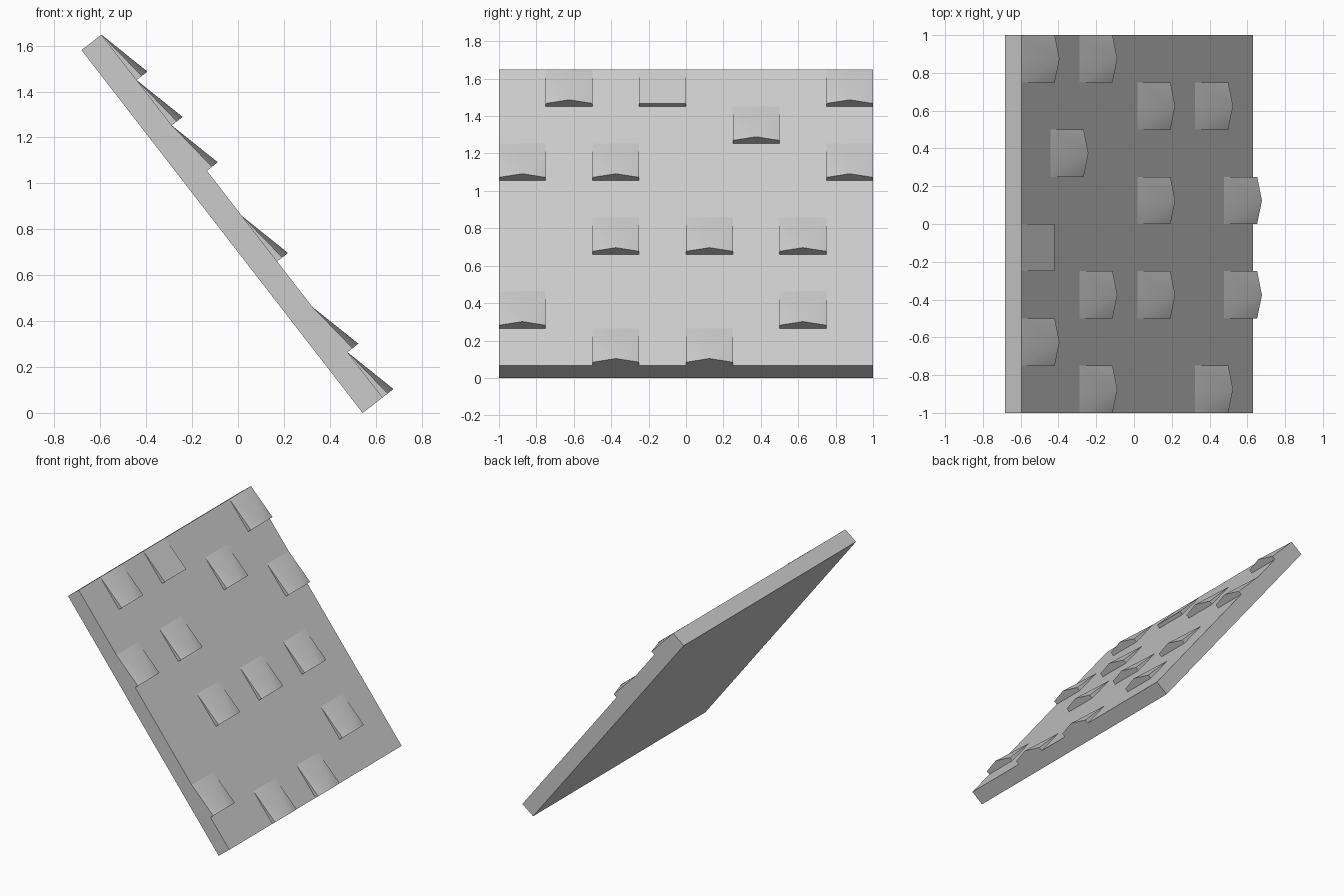
import bpy
from mathutils import Vector

if "Cube" in bpy.data.objects:
    bpy.data.objects.remove(bpy.data.objects["Cube"])

# Slope frame: u runs down the slope, y across, w out of the upper face
TOP = Vector((-0.595, 0, 1.648))
DOWN = Vector((0.6125, 0, -0.7905)).normalized()
OUT = Vector((-DOWN.z, 0, DOWN.x))
THICK, CELL = 0.11, 0.25
EDGE_H, RIDGE_H = 0.028, 0.06


def place(u, y, w):
    return TOP + DOWN * u + Vector((0, y, 0)) + OUT * w


def make(name, points, faces):
    mesh = bpy.data.meshes.new(name)
    mesh.from_pydata([place(*p) for p in points], [], faces)
    obj = bpy.data.objects.new(name, mesh)
    bpy.context.collection.objects.link(obj)
    return obj


# Sloping slab
make("roof_slab",
     [(u, y, w) for w in (-THICK, 0) for u, y in ((0, -1), (2, -1), (2, 1), (0, 1))],
     [(3, 2, 1, 0), (4, 5, 6, 7), (0, 1, 5, 4), (1, 2, 6, 5), (2, 3, 7, 6), (3, 0, 4, 7)])


# Lifted wedge shingle: flush at its upper edge, ridged at its lower edge
def shingle(row, col, ridge):
    u0, u1 = row * CELL, (row + 1) * CELL
    y0 = -1 + col * CELL
    ym, y1 = y0 + CELL / 2, y0 + CELL
    pts = [(u0, y0, 0), (u0, ym, 0), (u0, y1, 0),
           (u1, y0, EDGE_H), (u1, ym, ridge), (u1, y1, EDGE_H),
           (u1, y0, 0), (u1, y1, 0)]
    # The ridged top is split into triangles, as it is not planar
    faces = [(0, 3, 4), (0, 4, 1), (1, 4, 2), (2, 4, 5),
             (3, 6, 7, 5, 4), (0, 6, 3), (2, 5, 7)]
    obj = make(f"shingle_{row}_{col}", pts, faces)
    bpy.context.view_layer.objects.active = obj
    obj.select_set(True)
    bpy.ops.object.shade_smooth_by_angle(angle=0.6)
    obj.select_set(False)


# Scattered shingles: row down the slope -> columns across y
layout = {0: (1, 3, 7), 1: (5,), 2: (0, 2, 7), 4: (2, 4, 6), 6: (0, 6), 7: (2, 4)}
for row, cols in layout.items():
    for col in cols:
        flat = (row, col) == (0, 3)
        shingle(row, col, EDGE_H if flat else RIDGE_H)
